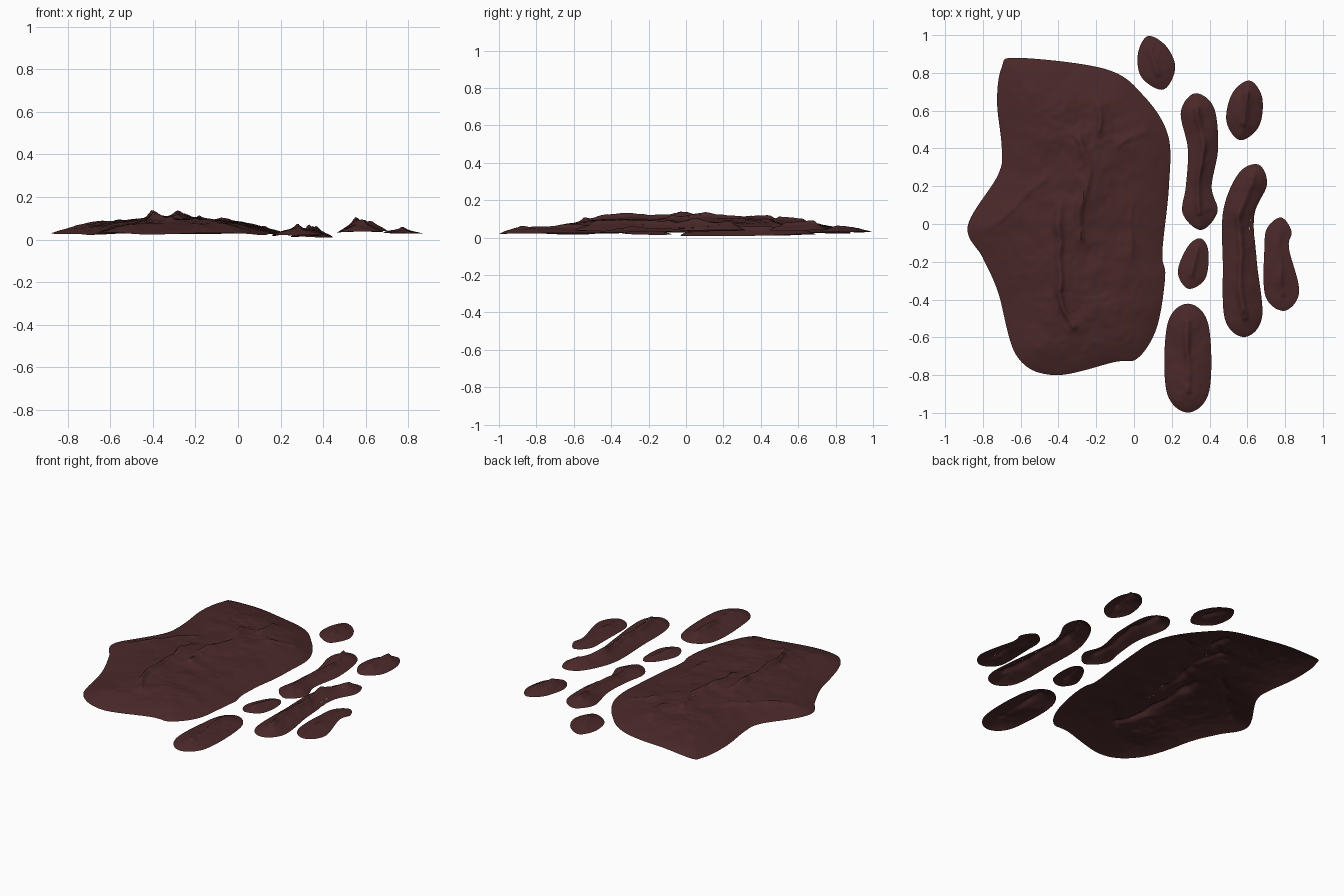
import bpy, bmesh, math
from mathutils import Vector, noise, kdtree
from mathutils.geometry import intersect_point_line

if "Cube" in bpy.data.objects:
    bpy.data.objects.remove(bpy.data.objects["Cube"])

rock = bpy.data.materials.new("dark_red_brown_rock")
rock.diffuse_color = (0.068, 0.021, 0.022, 1)
rock.use_nodes = True
rock.node_tree.nodes["Principled BSDF"].inputs["Base Color"].default_value = rock.diffuse_color


def smooth_outline(p, step):
    """Closed Catmull-Rom curve, sampled about every step units."""
    out = []
    for i in range(len(p)):
        a, b, c, d = (p[(i + k) % len(p)] for k in (-1, 0, 1, 2))
        n = max(2, round((c - b).length / step))
        for j in range(n):
            t = j / n
            out.append(0.5 * (2 * b + (c - a) * t + (2 * a - 5 * b + 4 * c - d) * t * t
                              + (3 * b - a - 3 * c + d) * t ** 3))
    return out


def clamp_to_line(p, a, b):
    q, t = intersect_point_line(p, a, b)
    return a.lerp(b, min(1, max(0, t)))


def ridge_height(p, ridges):
    """Narrow wandering crests that fade into a wider swell."""
    p = p + 0.02 * noise.noise_vector(p * 8)
    p.z = 0
    h = 0
    for height, width, pts in ridges:
        d = min((p - clamp_to_line(p, a, b)).length for a, b in zip(pts, pts[1:]))
        wobble = 0.75 + 0.5 * noise.noise(p * 9)
        h = max(h, height * wobble * (0.6 * math.exp(-(d / width) ** 2)
                                      + 0.4 * math.exp(-(d / (3.5 * width)) ** 2)))
    return h


def slab(name, corners, a, b, edge, rise, falloff, ridges, step, rings):
    """Open crust: rings run from the outline in to the central line a-b."""
    outline = smooth_outline(corners, step)
    tree = kdtree.KDTree(len(outline))
    for i, p in enumerate(outline):
        tree.insert(p, i)
    tree.balance()
    bm = bmesh.new()
    grid = []
    for r in range(rings + 1):
        row = []
        for p in outline:
            q = p.lerp(clamp_to_line(p, a, b), r / rings)
            inside = 1 - math.exp(-tree.find(q)[2] / falloff)
            z = edge + rise * inside + 0.010 * noise.noise(q * 3.5)
            z += inside * (ridge_height(q, ridges) + 0.010 * noise.noise(q * 10)
                           + 0.005 * noise.noise(q * 28))
            row.append(bm.verts.new((q.x, q.y, max(0, z))))
        grid.append(row)
    n = len(outline)
    for r in range(rings):
        for i in range(n):
            j = (i + 1) % n
            bm.faces.new((grid[r][i], grid[r][j], grid[r + 1][j], grid[r + 1][i]))
    bmesh.ops.remove_doubles(bm, verts=bm.verts, dist=0.002)
    bm.normal_update()
    bmesh.ops.reverse_faces(bm, faces=[f for f in bm.faces if f.normal.z < 0])
    for f in bm.faces:
        f.smooth = True
    me = bpy.data.meshes.new(name)
    bm.to_mesh(me)
    bm.free()
    me.materials.append(rock)
    bpy.context.collection.objects.link(bpy.data.objects.new(name, me))


def flat(*pts):
    return [Vector((x, y, 0)) for x, y in pts]


def fragment(name, edge, rise, crest, *stations):
    """Rounded strip around a spine; each station is x, y, half width."""
    pts = flat(*(s[:2] for s in stations))
    left, right = [], []
    for i, (p, s) in enumerate(zip(pts, stations)):
        along = (pts[min(i + 1, len(pts) - 1)] - pts[max(i - 1, 0)]).normalized()
        side = Vector((-along.y, along.x, 0)) * s[2]
        left.append(p + side)
        right.append(p - side)
    start = pts[0] + (pts[0] - pts[1]).normalized() * stations[0][2]
    end = pts[-1] + (pts[-1] - pts[-2]).normalized() * stations[-1][2]
    slab(name, [start] + left + [end] + right[::-1], pts[0], pts[-1],
         edge, rise, .06, [(crest, .016, pts)], .014, 16)


# Large main plateau with its crests
outline = flat((-.88, -.01), (-.72, .26), (-.70, .40), (-.725, .65), (-.70, .83), (-.62, .88),
               (-.15, .82), (.05, .68), (.18, .47), (.185, .2), (.15, -.15), (.165, -.28),
               (.12, -.55), (.02, -.71), (-.1, -.73), (-.42, -.80), (-.62, -.70),
               (-.72, -.36), (-.80, -.18))
crests = [(.045, .018, flat((-.28, .45), (-.24, .27), (-.3, .05), (-.28, -.08))),
          (.048, .018, flat((-.39, .08), (-.40, -.36), (-.33, -.55))),
          (.025, .015, flat((-.75, -.01), (-.48, .24))),
          (.03, .016, flat((-.18, .62), (-.18, .5))),
          (.02, .015, flat((-.06, .42), (.07, .5))),
          (.025, .014, flat((-.02, .1), (-.02, -.15)))]
slab("main_plateau", outline, *flat((-.25, .4), (-.3, -.35)), .027, .075, .17, crests, .018, 50)

# Small broken fragments: edge height, rise, crest height, spine stations
fragment("north_fragment", .03, .022, .02, (.095, .92, .078), (.13, .8, .092))
fragment("inner_long_fragment", .014, .035, .04, (.335, .605, .088), (.365, .4, .08),
         (.343, .2, .068), (.35, .06, .092))
fragment("north_east_fragment", .04, .035, .035, (.6, .68, .08), (.575, .53, .087))
fragment("outer_long_fragment", .037, .04, .045, (.63, .24, .08), (.555, .06, .083),
         (.56, -.2, .09), (.58, -.5, .098))
fragment("east_fragment", .03, .014, .022, (.77, -.03, .065), (.755, -.13, .065),
         (.785, -.37, .09))
fragment("inner_small_fragment", .02, .02, .025, (.34, -.13, .055), (.305, -.27, .075))
fragment("south_fragment", .022, .03, .03, (.285, -.53, .108), (.285, -.885, .113))
